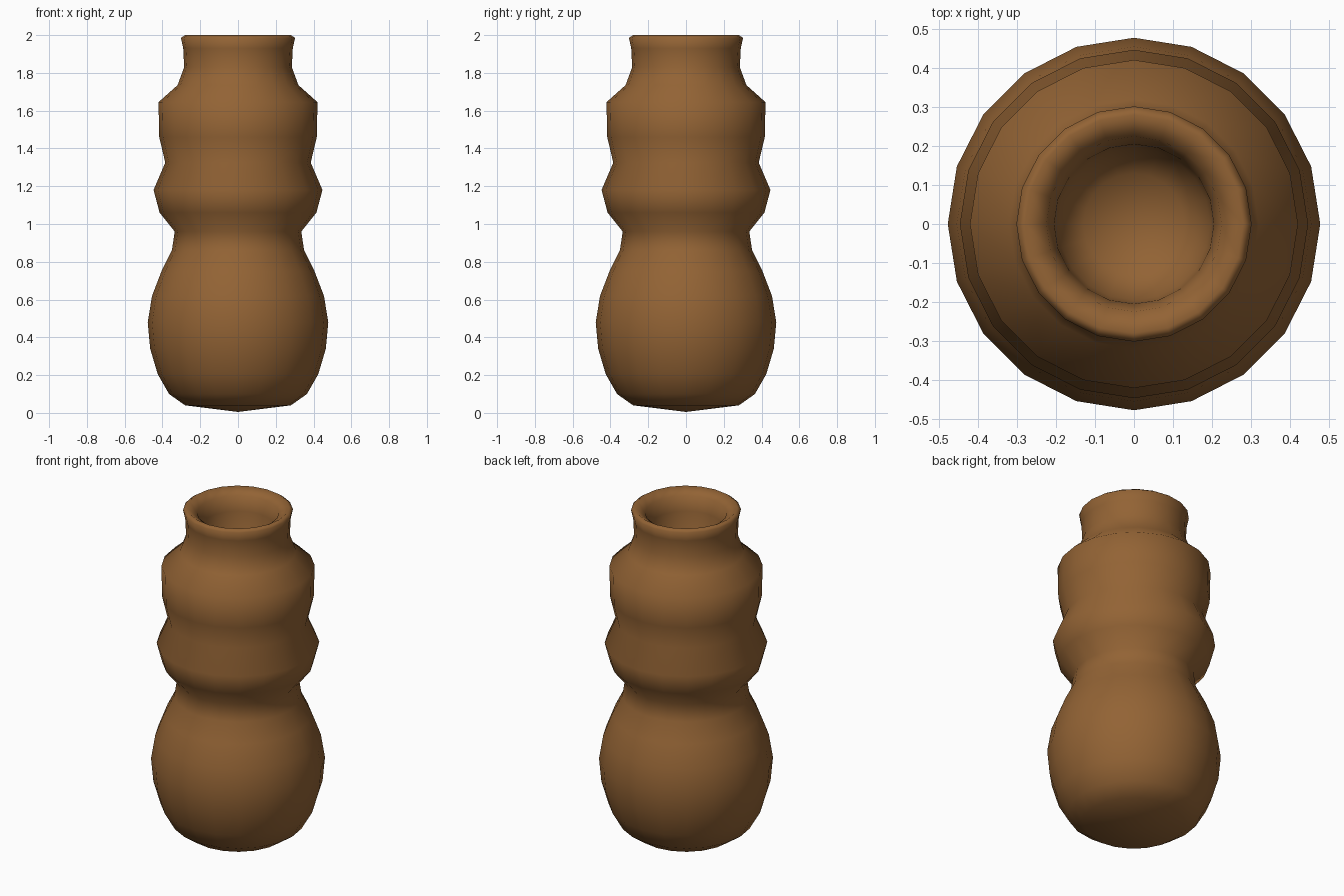
import bpy, bmesh, math

if "Cube" in bpy.data.objects:
    bpy.data.objects.remove(bpy.data.objects["Cube"])

SIDES = 20

# Outer silhouette from the base centre up to the lip, then down inside the neck
profile = [
    (0.0, 0.005), (0.28, 0.04), (0.365, 0.10), (0.425, 0.205), (0.465, 0.34),
    (0.478, 0.48), (0.455, 0.62), (0.405, 0.75), (0.35, 0.86), (0.335, 0.96),
    (0.415, 1.06), (0.447, 1.18), (0.385, 1.325), (0.417, 1.46), (0.421, 1.645),
    (0.32, 1.735), (0.285, 1.83), (0.29, 1.93), (0.302, 1.985), (0.28, 2.0),
    (0.225, 1.965), (0.205, 1.88), (0.195, 1.70), (0.13, 1.62), (0.0, 1.60),
]


def lathe(name, points, sides):
    """Spin a radius/height profile around z; radius 0 closes with a fan."""
    bm = bmesh.new()
    rings = []
    for r, z in points:
        count = 1 if r == 0 else sides
        rings.append([bm.verts.new((r * math.cos(i * math.tau / sides),
                                    r * math.sin(i * math.tau / sides), z))
                      for i in range(count)])
    for low, high in zip(rings, rings[1:]):
        for i in range(sides):
            j = (i + 1) % sides
            quad = [low[i % len(low)], low[j % len(low)],
                    high[j % len(high)], high[i % len(high)]]
            bm.faces.new(list(dict.fromkeys(quad)))
    for face in bm.faces:
        face.smooth = True
    mesh = bpy.data.meshes.new(name)
    bm.to_mesh(mesh)
    bm.free()
    obj = bpy.data.objects.new(name, mesh)
    bpy.context.collection.objects.link(obj)
    return obj


# Vase body
vase = lathe("vase", profile, SIDES)
clay = bpy.data.materials.new("brown_clay")
clay.diffuse_color = (0.29, 0.125, 0.035, 1)
clay.use_nodes = True
clay.node_tree.nodes["Principled BSDF"].inputs["Base Color"].default_value = clay.diffuse_color
vase.data.materials.append(clay)
